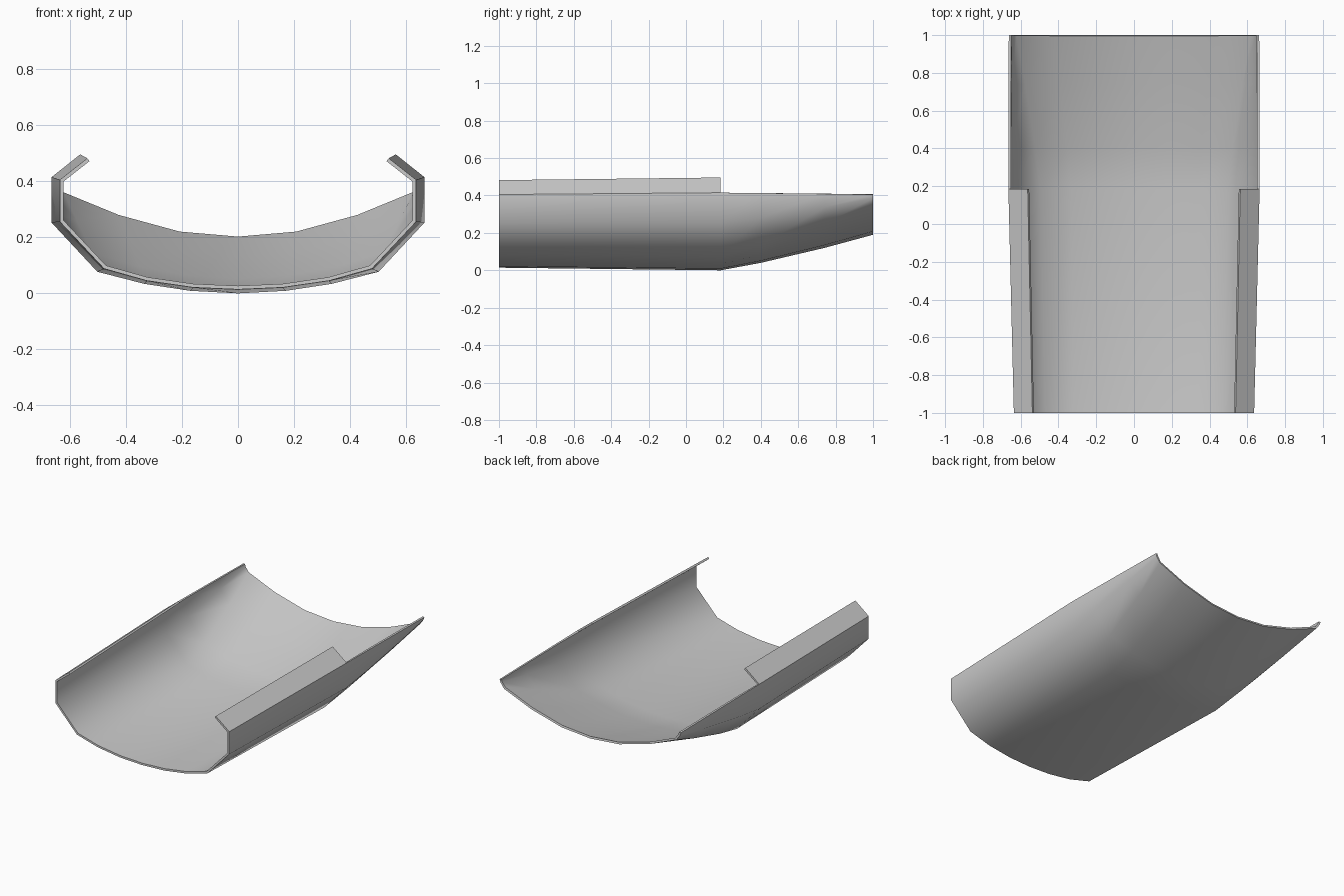
import bpy, bmesh

if "Cube" in bpy.data.objects:
    bpy.data.objects.remove(bpy.data.objects["Cube"])

# Half cross-sections (x, z): keel -> chine -> side wall -> rim
FRONT = [(0, .014), (.16, .021), (.325, .045), (.478, .088), (.636, .256), (.636, .405)]
MID = [(0, 0), (.17, .009), (.335, .034), (.502, .077), (.665, .252), (.665, .415)]
BACK = [(0, .19), (.21, .208), (.43, .268), (.63, .35), (.656, .385), (.663, .405)]
# Tips of the inward-folded lip, front and mid
TIP_FRONT, TIP_MID = (.538, .482), (.563, .496)


def mix(a, b, t):
    return [(p[0] + (q[0] - p[0]) * t, p[1] + (q[1] - p[1]) * t) for p, q in zip(a, b)]


def full(half):
    return [(-x, z) for x, z in reversed(half[1:])] + half


# Stations along the length; only the forward ones carry the lip
stations = [
    (-1.0, FRONT, TIP_FRONT),
    (.185, MID, TIP_MID),
    (.40, mix(MID, BACK, .21), None),
    (.74, mix(MID, BACK, .63), None),
    (1.0, BACK, None),
]

bm = bmesh.new()
rows, tips = [], []
for y, half, tip in stations:
    rows.append([bm.verts.new((x, y, z)) for x, z in full(half)])
    if tip:
        tips.append([bm.verts.new((s * tip[0], y, tip[1])) for s in (-1, 1)])

# Trough skin, normals outward
for a, b in zip(rows, rows[1:]):
    for i in range(len(a) - 1):
        bm.faces.new((a[i], b[i], b[i + 1], a[i + 1]))

# Folded lips on both rims
a, b = rows[0], rows[1]
bm.faces.new((tips[0][0], tips[1][0], b[0], a[0]))
bm.faces.new((a[-1], b[-1], tips[1][1], tips[0][1]))

mesh = bpy.data.meshes.new("curved_trough_shell")
bm.to_mesh(mesh)
bm.free()
shell = bpy.data.objects.new("curved_trough_shell", mesh)
bpy.context.collection.objects.link(shell)

# Sheet thickness grows inward
solid = shell.modifiers.new("thickness", 'SOLIDIFY')
solid.thickness = .013
solid.offset = -1
solid.use_even_offset = True

bpy.context.view_layer.objects.active = shell
shell.select_set(True)
bpy.ops.object.modifier_apply(modifier=solid.name)
bpy.ops.object.shade_smooth_by_angle(angle=.82)
